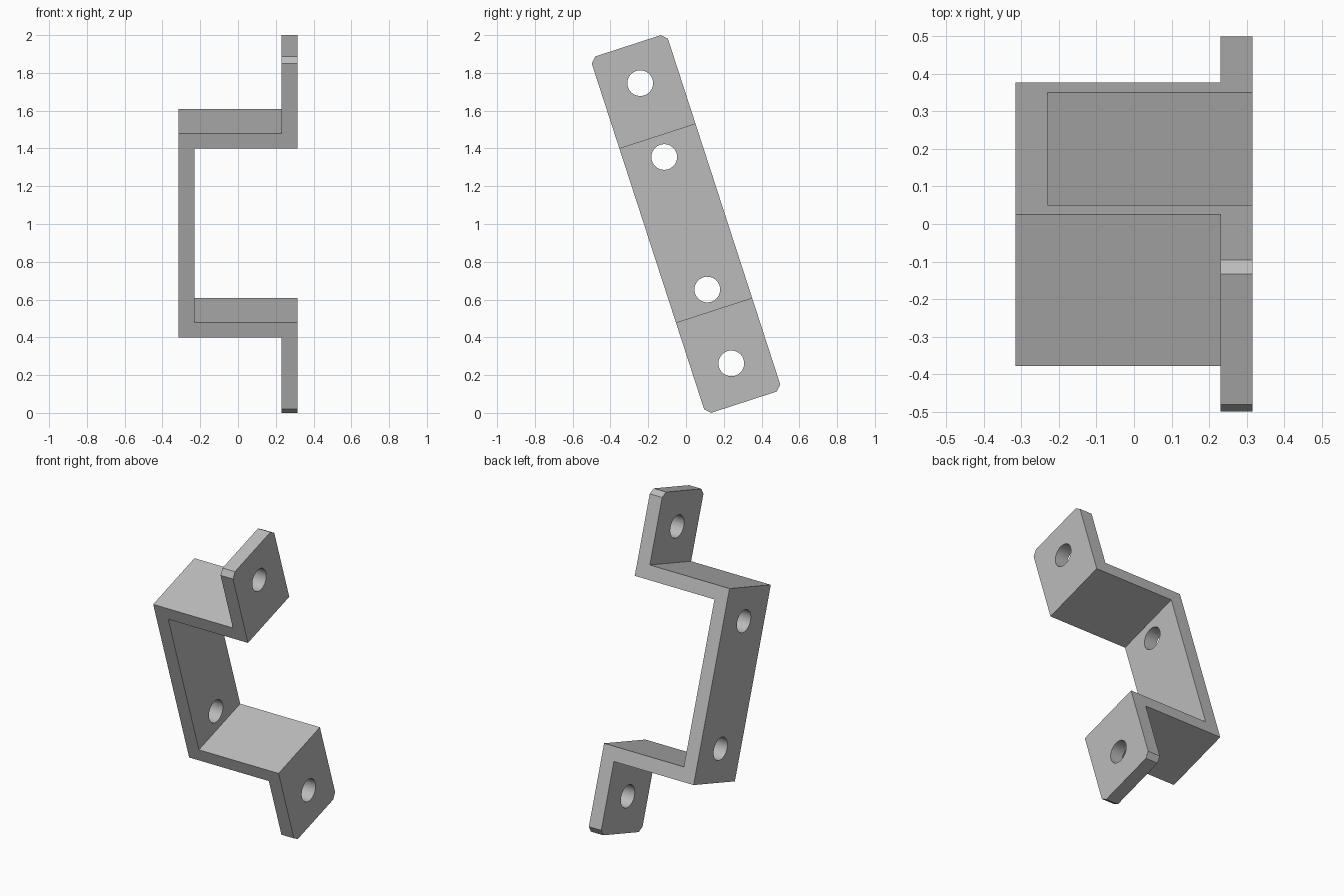
import bpy, bmesh, math
from mathutils import Matrix

cube = bpy.data.objects.get("Cube")
if cube:
    bpy.data.objects.remove(cube, do_unlink=True)

HALF_W, HALF_L = 0.212, 0.992      # strip half width and half length
OUT, INN = 0.315, 0.23             # outer and inner x of the plates
WEB_IN, WEB_OUT = 0.484, 0.568     # web faces along the strip
SHIFT = 0.004                      # webs and holes sit slightly off centre
HOLE_R = 0.068
TILT = Matrix.Rotation(math.radians(18), 4, 'X')

steel = bpy.data.materials.new("grey_metal")
steel.use_nodes = True
GREY = (0.5, 0.5, 0.5, 1)
steel.diffuse_color = GREY
steel.node_tree.nodes["Principled BSDF"].inputs["Base Color"].default_value = GREY


def make_object(name, bm):
    bmesh.ops.recalc_face_normals(bm, faces=bm.faces)
    mesh = bpy.data.meshes.new(name)
    bm.to_mesh(mesh)
    bm.free()
    mesh.materials.append(steel)
    obj = bpy.data.objects.new(name, mesh)
    bpy.context.collection.objects.link(obj)
    return obj


# Folded strip: half profile (x, distance along strip), mirrored for the other half
outer = [(-OUT, WEB_OUT), (INN, WEB_OUT), (INN, HALF_L)]
inner = [(OUT, HALF_L), (OUT, WEB_IN), (-INN, WEB_IN)]
half = outer + inner
mirrored = [(x, -v) for x, v in reversed(half)]
profile = [(x, v if abs(v) == HALF_L else v + SHIFT) for x, v in half + mirrored]

bm = bmesh.new()
face = bm.faces.new([bm.verts.new((x, -HALF_W, v)) for x, v in profile])
sweep = bmesh.ops.extrude_face_region(bm, geom=[face])
moved = [g for g in sweep["geom"] if isinstance(g, bmesh.types.BMVert)]
bmesh.ops.translate(bm, verts=moved, vec=(0, 2 * HALF_W, 0))

# Chamfered corners at both ends
corners = [e for e in bm.edges
           if all(abs(v.co.z) > HALF_L - 0.001 for v in e.verts)
           and abs(e.verts[0].co.x - e.verts[1].co.x) > 0.01]
bmesh.ops.bevel(bm, geom=corners, offset=0.03, segments=1, affect='EDGES')
bracket = make_object("bracket", bm)

# Screw holes: two in the end flanges, two in the back plate
bm = bmesh.new()
plate_mid = (OUT + INN) / 2
for x, v in [(plate_mid, 0.78), (-plate_mid, 0.369)]:
    for side in (1, -1):
        place = Matrix.Translation((x, 0, side * v + SHIFT))
        bmesh.ops.create_cone(bm, cap_ends=True, segments=48, radius1=HOLE_R,
                              radius2=HOLE_R, depth=0.2,
                              matrix=place @ Matrix.Rotation(math.pi / 2, 4, 'Y'))
cutter = make_object("hole_cutter", bm)
cutter.hide_render = True

cut = bracket.modifiers.new("holes", 'BOOLEAN')
cut.operation = 'DIFFERENCE'
cut.solver = 'EXACT'
cut.object = cutter
bpy.ops.object.select_all(action='DESELECT')
bpy.context.view_layer.objects.active = bracket
bracket.select_set(True)
bpy.ops.object.modifier_apply(modifier=cut.name)
bpy.data.objects.remove(cutter, do_unlink=True)

# Lean the bracket and raise it onto the floor
bracket.data.transform(Matrix.Translation((0, 0, 1)) @ TILT)
bpy.ops.object.shade_smooth_by_angle(angle=math.radians(30))
